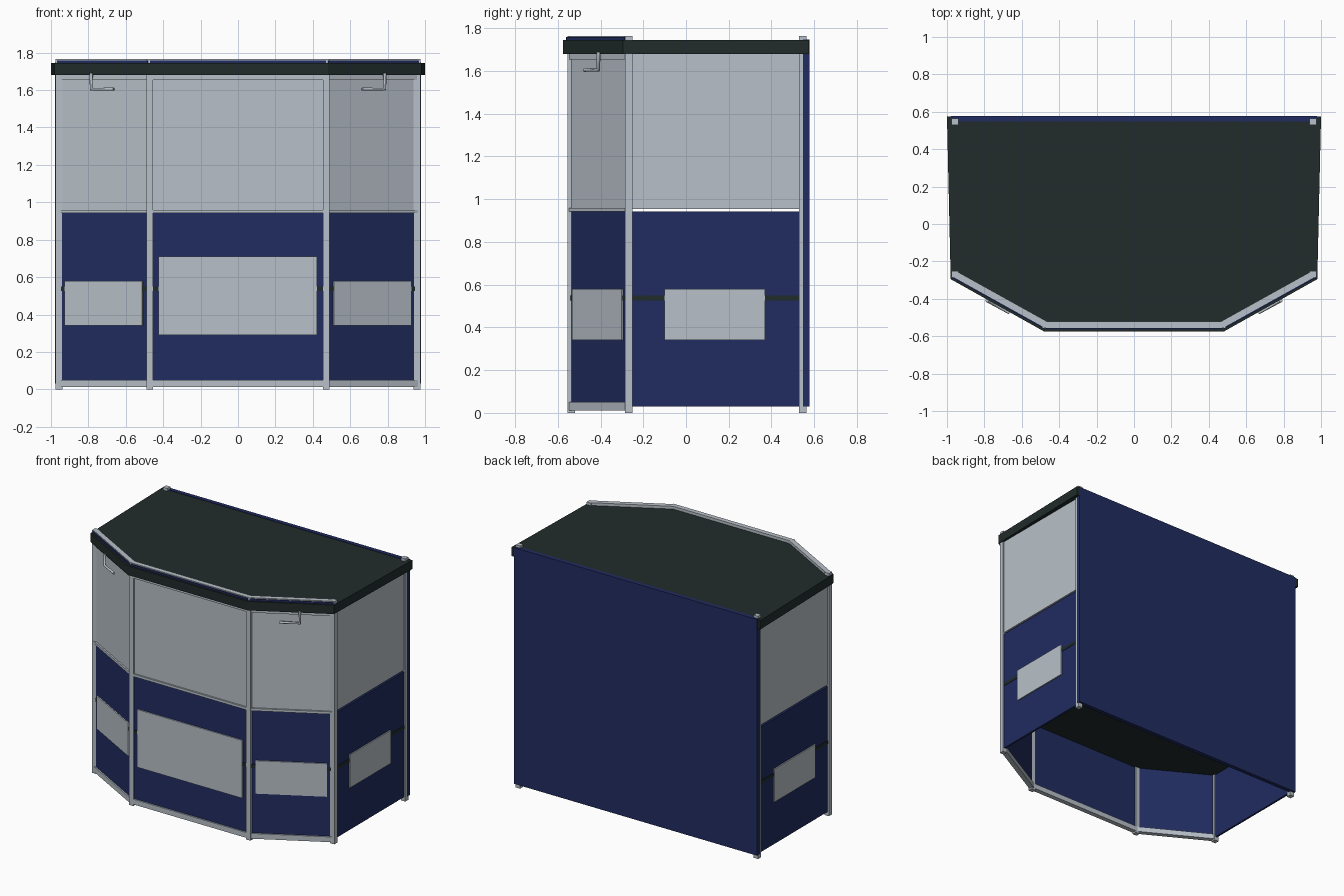
import bpy, bmesh
from math import atan2
from mathutils import Vector

cube = bpy.data.objects.get("Cube")
if cube:
    bpy.data.objects.remove(cube, do_unlink=True)


def material(name, rgb):
    m = bpy.data.materials.new(name)
    m.use_nodes = True
    m.diffuse_color = (*rgb, 1)
    m.node_tree.nodes["Principled BSDF"].inputs["Base Color"].default_value = (*rgb, 1)
    return m


GREY = material("pale grey", (0.48, 0.53, 0.58))
BLUE = material("navy blue", (0.015, 0.025, 0.117))
DARK = material("dark slate", (0.015, 0.024, 0.024))


def finish(name, bm, mat):
    bmesh.ops.recalc_face_normals(bm, faces=bm.faces)
    mesh = bpy.data.meshes.new(name)
    bm.to_mesh(mesh)
    bm.free()
    mesh.materials.append(mat)
    ob = bpy.data.objects.new(name, mesh)
    bpy.context.collection.objects.link(ob)
    return ob


def box(name, centre, size, mat, angle=0):
    bm = bmesh.new()
    bmesh.ops.create_cube(bm, size=1)
    bmesh.ops.scale(bm, vec=size, verts=bm.verts)
    ob = finish(name, bm, mat)
    ob.location = centre
    ob.rotation_euler.z = angle
    return ob


def slab(name, half, z0, z1, mat):
    """Prism from the right half of a symmetric outline."""
    outline = half + [(-x, y) for x, y in reversed(half)]
    bm = bmesh.new()
    face = bm.faces.new([bm.verts.new((x, y, z0)) for x, y in outline])
    new = bmesh.ops.extrude_face_region(bm, geom=[face])["geom"]
    bmesh.ops.translate(bm, vec=(0, 0, z1 - z0),
                        verts=[v for v in new if isinstance(v, bmesh.types.BMVert)])
    return finish(name, bm, mat)


def strip(name, p, q, z0, z1, thick, mat, out=0.0, t0=0.0, t1=1.0):
    """Upright board between two plan points, pushed outward by out."""
    p, q = Vector(p), Vector(q)
    a, b = p.lerp(q, t0), p.lerp(q, t1)
    d = b - a
    n = Vector((d.y, -d.x)).normalized()
    if n.dot(p + q) < 0:
        n = -n
    c = (a + b) / 2 + n * out
    return box(name, (c.x, c.y, (z0 + z1) / 2), (d.length, thick, z1 - z0),
               mat, atan2(d.y, d.x))


def tube(name, points, radius, mat):
    cu = bpy.data.curves.new(name, "CURVE")
    cu.dimensions = "3D"
    cu.bevel_depth = radius
    cu.bevel_resolution = 2
    cu.use_fill_caps = True
    sp = cu.splines.new("POLY")
    sp.points.add(len(points) - 1)
    for pt, co in zip(sp.points, points):
        pt.co = (*co, 1)
    cu.materials.append(mat)
    ob = bpy.data.objects.new(name, cu)
    bpy.context.collection.objects.link(ob)


# Plan corners: back, shoulder and front
BACK, SHOULDER, FRONT = (0.957, 0.547), (0.957, -0.268), (0.471, -0.538)


def flip(p, s):
    return (p[0] * s, p[1])


def front_bay(name, p, q, sign):
    """Lower board, upper pane, rails and sign plate of one front bay."""
    z0, z1, t0, t1 = sign
    strip(name + "_lower_panel", p, q, 0.03, 0.945, 0.015, BLUE)
    strip(name + "_upper_pane", p, q, 0.95, 1.7, 0.012, GREY)
    strip(name + "_bottom_rail", p, q, 0.012, 0.05, 0.035, GREY)
    strip(name + "_middle_rail", p, q, 0.942, 0.96, 0.035, GREY)
    strip(name + "_head_rail", p, q, 1.655, 1.69, 0.03, GREY)
    strip(name + "_top_rail", p, q, 1.73, 1.765, 0.035, GREY)
    strip(name + "_top_trim", p, q, 1.74, 1.758, 0.008, BLUE, 0.02)
    strip(name + "_sign_plate", p, q, z0, z1, 0.009, GREY, 0.0115, t0, t1)


front_bay("centre", flip(FRONT, -1), FRONT, (0.29, 0.71, 0.05, 0.947))

for s, side in ((1, "left"), (-1, "right")):
    b, m, f = flip(BACK, s), flip(SHOULDER, s), flip(FRONT, s)
    front_bay(side + "_angled", f, m, (0.34, 0.58, 0.07, 0.925))

    # Corner posts
    for label, p in (("back", b), ("shoulder", m), ("front", f)):
        box(f"{side}_{label}_post", (*p, 0.8825), (0.035, 0.035, 1.765), GREY)

    # Side walls
    strip(side + "_side_lower_panel", b, m, 0.03, 0.942, 0.015, BLUE)
    strip(side + "_side_upper_panel", b, m, 0.954, 1.69, 0.015, GREY)
    strip(side + "_side_sign_plate", b, m, 0.34, 0.58, 0.009, GREY, 0.0115, 0.217, 0.794)

    # Bent lamp arm under the canopy
    tube(side + "_lamp_arm", [(s * 0.785, -0.41, 1.69), (s * 0.785, -0.41, 1.605),
                              (s * 0.665, -0.475, 1.605)], 0.009, GREY)

# Back wall, inner shelf and canopy
box("back_wall", (0, 0.563, 0.889), (1.955, 0.03, 1.718), BLUE)
slab("inner_shelf", [(0.967, 0.547), (0.967, -0.274), (0.474, -0.549)], 0.525, 0.55, DARK)
slab("canopy_roof", [(1.0, 0.575), (0.98, -0.295), (0.48, -0.575)], 1.68, 1.745, DARK)
